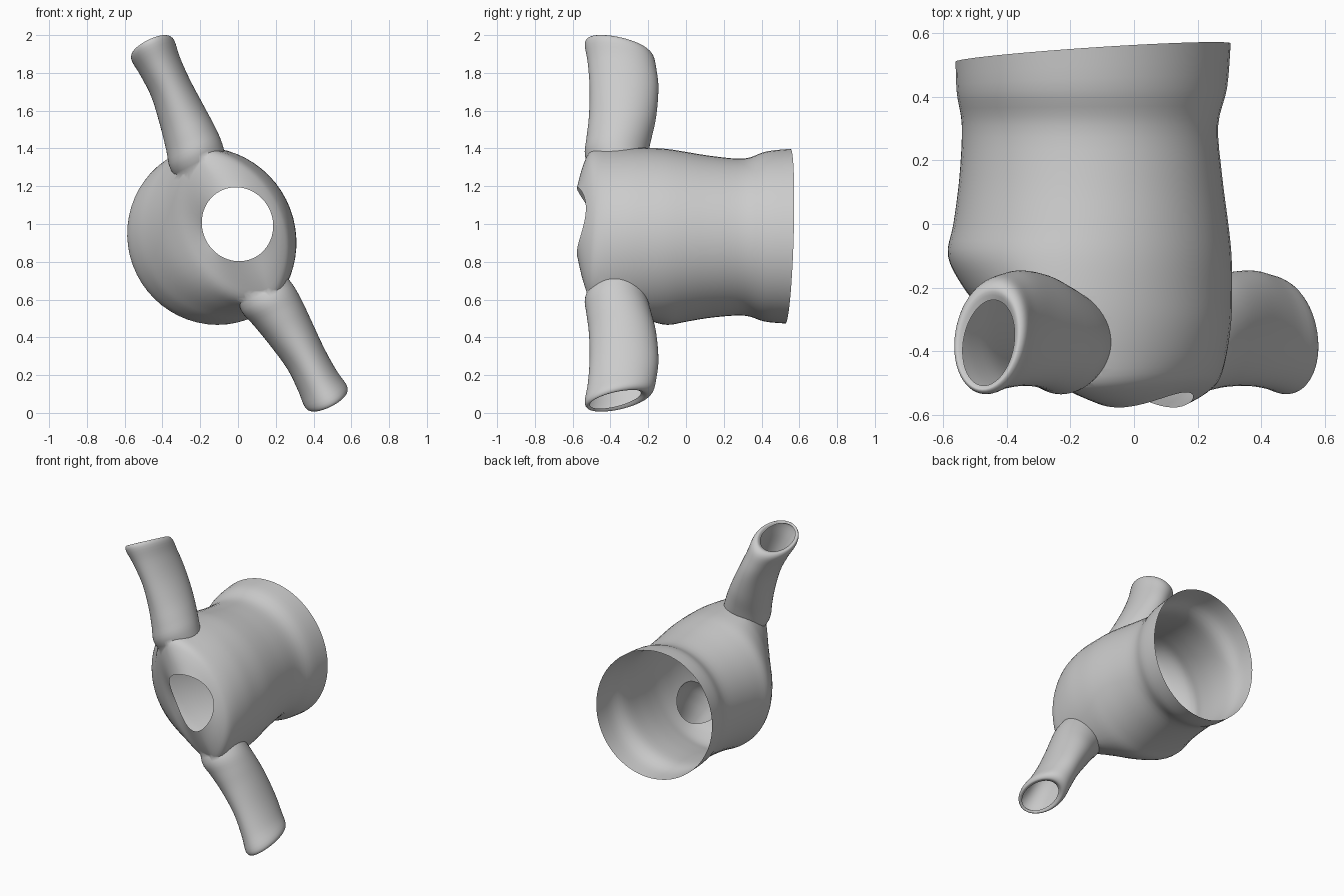
import bpy, bmesh, math
from mathutils import Vector

if "Cube" in bpy.data.objects:
    bpy.data.objects.remove(bpy.data.objects["Cube"])

D = Vector((-0.447, 0, 0.894))      # across the shoulders, sleeve to sleeve
N = Vector((0.894, 0, 0.447))       # through the chest
Y = Vector((0, 1, 0))
O = Vector((0, 0, 1.0))
SIDES = 56


def smooth_rows(rows, steps=4):
    """Catmull-Rom interpolation of ring parameters."""
    out = []
    for i in range(len(rows) - 1):
        p = [rows[max(0, min(len(rows) - 1, i + k))] for k in (-1, 0, 1, 2)]
        for s in range(steps):
            t = s / steps
            out.append([0.5 * (2 * b + (c - a) * t + (2 * a - 5 * b + 4 * c - d) * t * t
                               + (3 * b - a - 3 * c + d) * t ** 3) for a, b, c, d in zip(*p)])
    out.append(list(rows[-1]))
    return out


def loft(name, rows, point):
    """Closed tube through the rings, with one big face at each end."""
    bm = bmesh.new()
    rings = [[bm.verts.new(point(r, 2 * math.pi * i / SIDES)) for i in range(SIDES)]
             for r in rows]
    for r0, r1 in zip(rings, rings[1:]):
        for i in range(SIDES):
            j = (i + 1) % SIDES
            bm.faces.new((r0[i], r0[j], r1[j], r1[i]))
    bm.faces.new(rings[0])
    bm.faces.new(rings[-1])
    bmesh.ops.recalc_face_normals(bm, faces=bm.faces)
    me = bpy.data.meshes.new(name)
    bm.to_mesh(me)
    bm.free()
    ob = bpy.data.objects.new(name, me)
    bpy.context.collection.objects.link(ob)
    return ob


# Body: y, half width, chest centre, chest half depth, shoulder y, y tilt, shoulder pinch
body_rows = [
    (0.540, 0.472, -0.144, 0.424, 0.0, 0.033, 0.0),
    (0.42, 0.458, -0.148, 0.418, 0.0, 0.01, 0.0),
    (0.31, 0.420, -0.155, 0.400, 0.0, 0.0, 0.0),
    (0.15, 0.430, -0.152, 0.410, 0.0, 0.0, 0.0),
    (0.00, 0.455, -0.152, 0.428, 0.0, 0.0, 0.0),
    (-0.10, 0.475, -0.157, 0.442, 0.0, 0.0, 0.04),
    (-0.20, 0.478, -0.132, 0.418, 0.0, -0.005, 0.14),
    (-0.29, 0.475, -0.100, 0.383, 0.0, -0.02, 0.26),
    (-0.38, 0.468, -0.065, 0.330, -0.015, -0.03, 0.36),
    (-0.44, 0.445, -0.035, 0.275, -0.055, -0.035, 0.36),
    (-0.470, 0.345, -0.015, 0.228, -0.07, -0.038, 0.2),
    (-0.490, 0.198, -0.003, 0.187, -0.083, -0.04, 0.0),
]


def body_point(r, t):
    y, ha, cb, hb, k, tilt, pinch = r
    c, s = math.cos(t), math.sin(t)
    depth = hb * s * (abs(s) + 1e-6) ** max(0.0, pinch)
    # the narrow shoulder ends stay over the sleeve axis
    mid = cb + (-0.03 - cb) * max(0.0, pinch) * c * c
    return O + D * (ha * c) + N * (mid + depth) + Y * (y + k * c * c + tilt * s)


body = loft("shirt", smooth_rows(body_rows), body_point)

# Sleeves: distance along, chest centre, half width, y centre, y half depth, end slant
sleeve_rows = [
    (0.30, -0.04, 0.130, -0.360, 0.125, 0.0),
    (0.42, -0.037, 0.153, -0.370, 0.164, 0.0),
    (0.52, -0.022, 0.143, -0.355, 0.172, 0.0),
    (0.64, -0.010, 0.128, -0.336, 0.178, 0.0),
    (0.80, 0.002, 0.112, -0.328, 0.182, 0.0),
    (0.93, 0.005, 0.115, -0.338, 0.182, 0.02),
    (1.02, 0.008, 0.125, -0.354, 0.182, 0.035),
    (1.05, 0.008, 0.110, -0.364, 0.160, 0.035),
    (1.04, 0.008, 0.090, -0.374, 0.135, 0.035),
]
cutters = []
for name, side in (("upper_sleeve", 1), ("lower_sleeve", -1)):
    def sleeve_point(r, t):
        a, cb, hb, cy, hy, slant = r
        c, s = math.cos(t), math.sin(t)
        return O + D * side * (a - slant * s) + N * (cb + hb * c) + Y * (cy + hy * s)
    cutters.append(loft(name, smooth_rows(sleeve_rows), sleeve_point))

# Join the sleeves to the body, clearing the walls between them
for c in cutters:
    m = body.modifiers.new("join", 'BOOLEAN')
    m.operation, m.solver, m.object = 'UNION', 'EXACT', c
dg = bpy.context.evaluated_depsgraph_get()
me = bpy.data.meshes.new_from_object(body.evaluated_get(dg))
body.modifiers.clear()
body.data = me
for c in cutters:
    bpy.data.objects.remove(c)

# Open the hem, neck and cuffs
bm = bmesh.new()
bm.from_mesh(me)
bmesh.ops.delete(bm, geom=[f for f in bm.faces if len(f.verts) > 30], context='FACES')
bm.to_mesh(me)
bm.free()

bpy.context.view_layer.objects.active = body
body.select_set(True)
bpy.ops.object.shade_smooth_by_angle(angle=math.radians(45))
